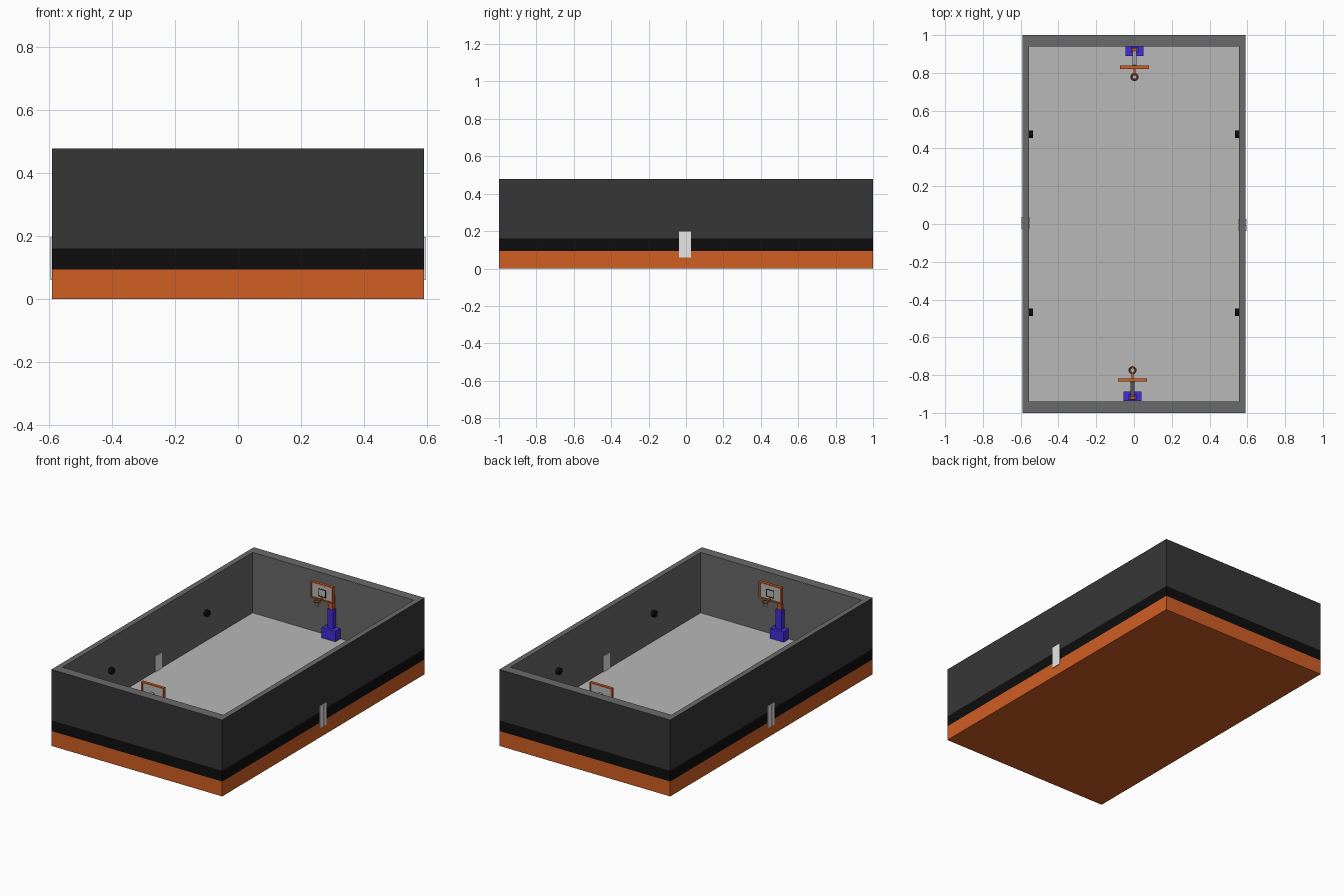
import bpy, bmesh, math
from mathutils import Matrix, Vector

if "Cube" in bpy.data.objects:
    bpy.data.objects.remove(bpy.data.objects["Cube"])


def mat(name, r, g, b):
    lin = [((c / 255 + 0.055) / 1.055) ** 2.4 if c > 10 else c / 255 / 12.92 for c in (r, g, b)]
    m = bpy.data.materials.new(name)
    m.diffuse_color = (*lin, 1)
    m.use_nodes = True
    m.node_tree.nodes["Principled BSDF"].inputs["Base Color"].default_value = m.diffuse_color
    return m


ORANGE = mat("orange", 208, 94, 36)
BLACK = mat("black", 13, 13, 13)
DARK = mat("dark_grey", 54, 54, 54)
MID = mat("wall_grey", 106, 106, 106)
FLOOR = mat("floor_grey", 184, 184, 184)
BLUE = mat("blue", 66, 46, 215)
WHITE = mat("white", 255, 255, 255)
STEEL = mat("steel_grey", 150, 150, 150)


def finish(name, bm, mats, M=Matrix()):
    bmesh.ops.recalc_face_normals(bm, faces=bm.faces)
    bm.transform(M)
    me = bpy.data.meshes.new(name)
    bm.to_mesh(me)
    bm.free()
    for m in mats:
        me.materials.append(m)
    ob = bpy.data.objects.new(name, me)
    bpy.context.collection.objects.link(ob)
    return ob


def box(name, x, y, z, m, M=Matrix()):
    """Box from (min, max) pairs."""
    bm = bmesh.new()
    bmesh.ops.create_cube(bm, size=1)
    for v in bm.verts:
        v.co = [r[0] if c < 0 else r[1] for c, r in zip(v.co, (x, y, z))]
    return finish(name, bm, [m], M)


def beam(name, a, b, w, h, m, M=Matrix()):
    """Square bar between two points."""
    a, b = Vector(a), Vector(b)
    d = b - a
    bm = bmesh.new()
    bmesh.ops.create_cube(bm, size=1)
    bmesh.ops.scale(bm, vec=(w, h, d.length), verts=bm.verts)
    q = Vector((0, 0, 1)).rotation_difference(d).to_matrix().to_4x4()
    bm.transform(Matrix.Translation((a + b) / 2) @ q)
    return finish(name, bm, [m], M)


def ring(name, c, R, r, m, M, n=20, k=6):
    bm = bmesh.new()
    g = [[bm.verts.new((c[0] + (R + r * math.cos(q * math.tau / k)) * math.cos(p * math.tau / n),
                        c[1] + (R + r * math.cos(q * math.tau / k)) * math.sin(p * math.tau / n),
                        c[2] + r * math.sin(q * math.tau / k))) for q in range(k)] for p in range(n)]
    for p in range(n):
        for q in range(k):
            bm.faces.new((g[p][q], g[(p + 1) % n][q], g[(p + 1) % n][(q + 1) % k], g[p][(q + 1) % k]))
    return finish(name, bm, [m], M)


# Hall: rectangular loops up the outside, over the rim and down to the floor
OX, OY, IX, IY = 0.591, 1.0, 0.557, 0.94
FZ = 0.10
levels = [(OX, OY, 0), (OX, OY, 0.093), (OX, OY, 0.16), (OX, OY, 0.478), (IX, IY, 0.478), (IX, IY, FZ)]
bm = bmesh.new()
loops = [[bm.verts.new((sx * x, sy * y, z)) for sx, sy in ((-1, -1), (1, -1), (1, 1), (-1, 1))]
         for x, y, z in levels]
for i, mi in enumerate((0, 1, 2, 3, 3)):
    for j in range(4):
        k = (j + 1) % 4
        bm.faces.new((loops[i][j], loops[i][k], loops[i + 1][k], loops[i + 1][j])).material_index = mi
bm.faces.new(loops[0][::-1]).material_index = 0
bm.faces.new(loops[-1]).material_index = 4
finish("hall", bm, [ORANGE, BLACK, DARK, MID, FLOOR])

# Double doors through both long walls, and round wall lamps
for side, s in (("right", 1), ("left", -1)):
    M = Matrix.Rotation(0 if s > 0 else math.pi, 4, 'Z')
    for part, y in (("a", (-0.037, -0.004)), ("b", (-0.002, 0.027))):
        box(f"{side}_door_{part}", (IX - 0.004, OX + 0.004), y, (0.06, 0.197), WHITE, M)
    for end, y in (("back", 0.475), ("front", -0.467)):
        bm = bmesh.new()
        bmesh.ops.create_cone(bm, cap_ends=True, segments=12, radius1=0.02, radius2=0.02, depth=0.024)
        bm.transform(Matrix.Translation((s * (IX - 0.009), y, 0.278)) @ Matrix.Rotation(math.pi / 2, 4, 'Y'))
        finish(f"{side}_{end}_lamp", bm, [BLACK])


def hoop(end, M):
    # Stand
    box(end + "_hoop_base", (-0.047, 0.047), (0.89, 0.94), (FZ, 0.165), BLUE, M)
    box(end + "_hoop_post", (-0.02, 0.02), (0.907, 0.935), (0.165, 0.285), BLUE, M)
    beam(end + "_hoop_upper_post", (0, 0.921, 0.285), (0, 0.921, 0.365), 0.028, 0.022, ORANGE, M)
    for z0, z1 in ((0.35, 0.425), (0.32, 0.395)):
        beam(end + "_hoop_arm", (0, 0.926, z0), (0, 0.838, z1), 0.022, 0.01, STEEL, M)
    # Backboard panel with raised frame
    box(end + "_backboard", (-0.072, 0.072), (0.826, 0.834), (0.376, 0.469), FLOOR, M)
    t = 0.008
    X, Z0, Z1 = 0.077, 0.371, 0.474
    for x, z in (((-X, X), (Z0, Z0 + t)), ((-X, X), (Z1 - t, Z1)),
                 ((-X, -X + t), (Z0, Z1)), ((X - t, X), (Z0, Z1))):
        box(end + "_backboard_frame", x, (0.821, 0.839), z, ORANGE, M)
    # Painted target square
    t, X, Z0, Z1 = 0.004, 0.027, 0.392, 0.44
    for x, z in (((-X, X), (Z0, Z0 + t)), ((-X, X), (Z1 - t, Z1)),
                 ((-X, -X + t), (Z0, Z1)), ((X - t, X), (Z0, Z1))):
        box(end + "_target_square", x, (0.824, 0.827), z, BLACK, M)
    # Rim, bracket and net
    box(end + "_rim_bracket", (-0.006, 0.006), (0.798, 0.826), (0.38, 0.388), ORANGE, M)
    ring(end + "_rim", (0, 0.778, 0.384), 0.018, 0.0035, ORANGE, M)
    bm = bmesh.new()
    bmesh.ops.create_cone(bm, cap_ends=False, segments=10, radius1=0.010, radius2=0.017, depth=0.032)
    bm.transform(Matrix.Translation((0, 0.778, 0.367)))
    bmesh.ops.subdivide_edges(bm, edges=[e for e in bm.edges if abs(e.verts[0].co.z - e.verts[1].co.z) > 0.01],
                              cuts=2)
    net = finish(end + "_net", bm, [WHITE], M)
    net.modifiers.new("strings", 'WIREFRAME').thickness = 0.002


hoop("back", Matrix.Translation((0.003, 0, 0)))
hoop("front", Matrix.Translation((-0.008, 0.004, 0)) @ Matrix.Rotation(math.pi, 4, 'Z'))
